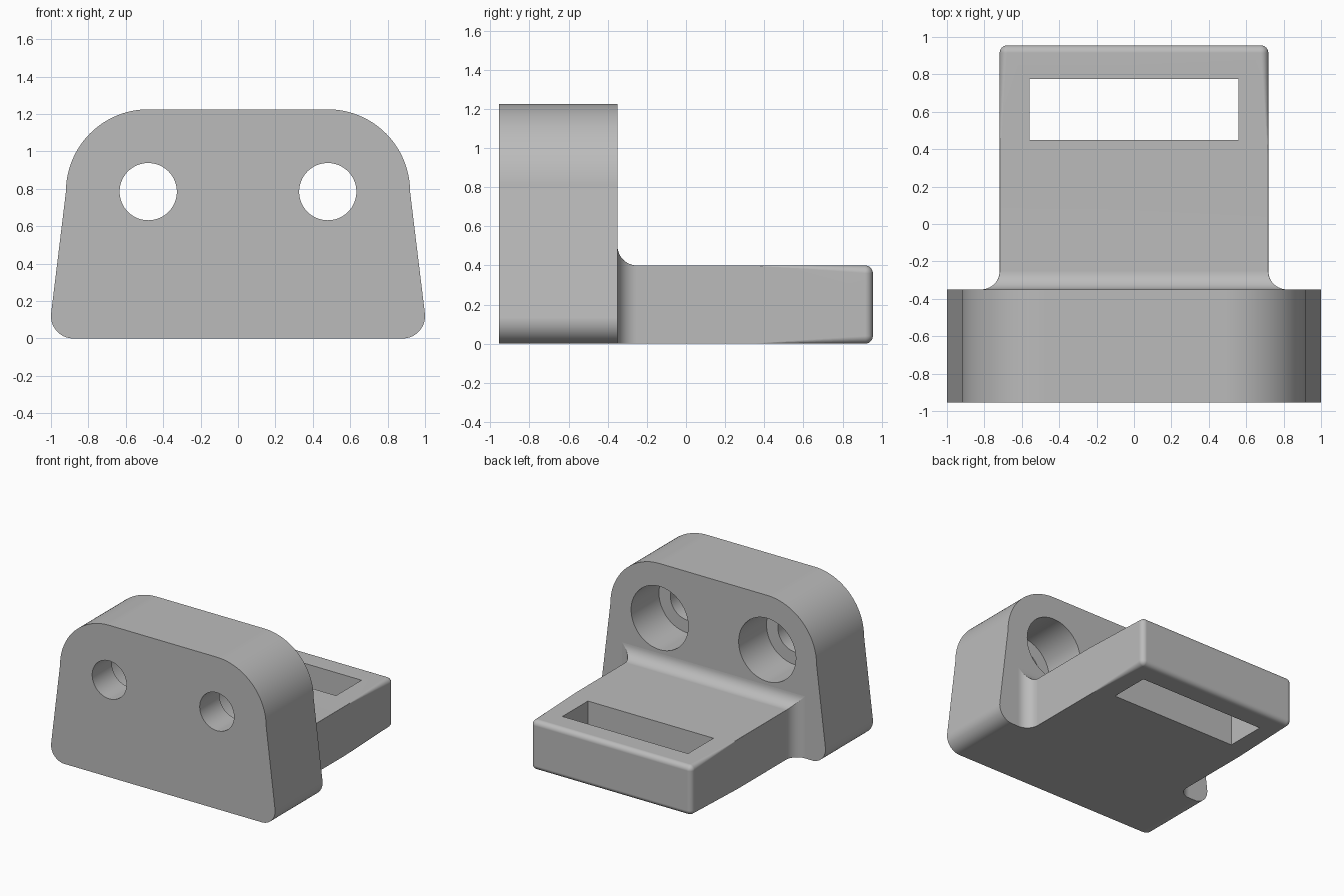
import bpy, bmesh
from math import sin, cos, pi, radians

cube = bpy.data.objects.get("Cube")
if cube:
    bpy.data.objects.remove(cube, do_unlink=True)

GREY = (0.5, 0.5, 0.5, 1)
mat = bpy.data.materials.new("plain grey")
mat.use_nodes = True
mat.diffuse_color = GREY
mat.node_tree.nodes["Principled BSDF"].inputs["Base Color"].default_value = GREY


def arc(cx, cz, r, a0, a1, n):
    angles = [radians(a0 + (a1 - a0) * i / n) for i in range(n + 1)]
    return [(cx + r * cos(a), cz + r * sin(a)) for a in angles]


def loft(name, sections):
    """Skin a list of (y, outline) sections and cap both ends."""
    bm = bmesh.new()
    rings = [[bm.verts.new((x, y, z)) for x, z in pts] for y, pts in sections]
    n = len(rings[0])
    for a, b in zip(rings, rings[1:]):
        for i in range(n):
            j = (i + 1) % n
            bm.faces.new((a[i], a[j], b[j], b[i]))
    bm.faces.new(rings[0])
    bm.faces.new(rings[-1])
    bmesh.ops.recalc_face_normals(bm, faces=bm.faces)
    mesh = bpy.data.meshes.new(name)
    bm.to_mesh(mesh)
    bm.free()
    obj = bpy.data.objects.new(name, mesh)
    bpy.context.collection.objects.link(obj)
    mesh.materials.append(mat)
    return obj


def cut(obj, cutter):
    mod = obj.modifiers.new("cut", 'BOOLEAN')
    mod.operation = 'DIFFERENCE'
    mod.solver = 'EXACT'
    mod.object = cutter
    bpy.context.view_layer.objects.active = obj
    bpy.ops.object.modifier_apply(modifier=mod.name)
    bpy.data.objects.remove(cutter, do_unlink=True)


def finish(obj, angle):
    bpy.ops.object.select_all(action='DESELECT')
    obj.select_set(True)
    bpy.context.view_layer.objects.active = obj
    bpy.ops.object.shade_smooth_by_angle(angle=radians(angle))
    obj.modifiers.new("flat faces", 'WEIGHTED_NORMAL').keep_sharp = True


FRONT, MID, BACK = -0.955, -0.35, 0.955

# Upright plate: leaning sides, rounded shoulders and feet
half = arc(0.88, 0.12, 0.12, -90, 7, 32) + arc(0.48, 0.785, 0.44, 0, 90, 32)
outline = half + [(-x, z) for x, z in reversed(half)]
plate = loft("upright_plate", [(FRONT, outline), (MID, outline)])

# Two bolt holes, counterbored from the back
for side in (-1, 1):
    for radius, y0, y1 in ((0.153, FRONT - 0.1, MID + 0.1), (0.255, FRONT + 0.25, MID + 0.1)):
        ring = arc(side * 0.48, 0.785, radius, 0, 360, 96)[:-1]
        cut(plate, loft("hole_cutter", [(y0, ring), (y1, ring)]))
finish(plate, 6)


# Tab: rounded rectangles skinned along its length
def section(y, hw, z0, z1, r):
    r = max(r, 0.002)
    pts = []
    for cx, cz, a in ((hw - r, z0 + r, -90), (hw - r, z1 - r, 0),
                      (r - hw, z1 - r, 90), (r - hw, z0 + r, 180)):
        pts += arc(cx, cz, r, a, a + 90, 8)
    return y, pts


WIDE, TALL, FILLET, ROUND = 0.718, 0.4, 0.1, 0.04
steps = [i / 12 * pi / 2 for i in range(13)]
sections = []
for t in steps:  # fillet flaring into the plate
    e = FILLET * (1 - sin(t))
    sections.append(section(MID + FILLET * (1 - cos(t)), WIDE + e, 0, TALL + e, 0))
sections.append(section(0.35, WIDE, 0, TALL, 0))
for t in steps:  # edge rounding has grown to full size and wraps the end
    i = ROUND * (1 - cos(t))
    sections.append(section(BACK - ROUND * (1 - sin(t)), WIDE - i, i, TALL - i, ROUND - i))
tab = loft("strap_tab", sections)

# Slot through the tab
slot = [(-0.56, -0.2), (0.56, -0.2), (0.56, 0.6), (-0.56, 0.6)]
cut(tab, loft("slot_cutter", [(0.45, slot), (0.775, slot)]))
finish(tab, 30)
